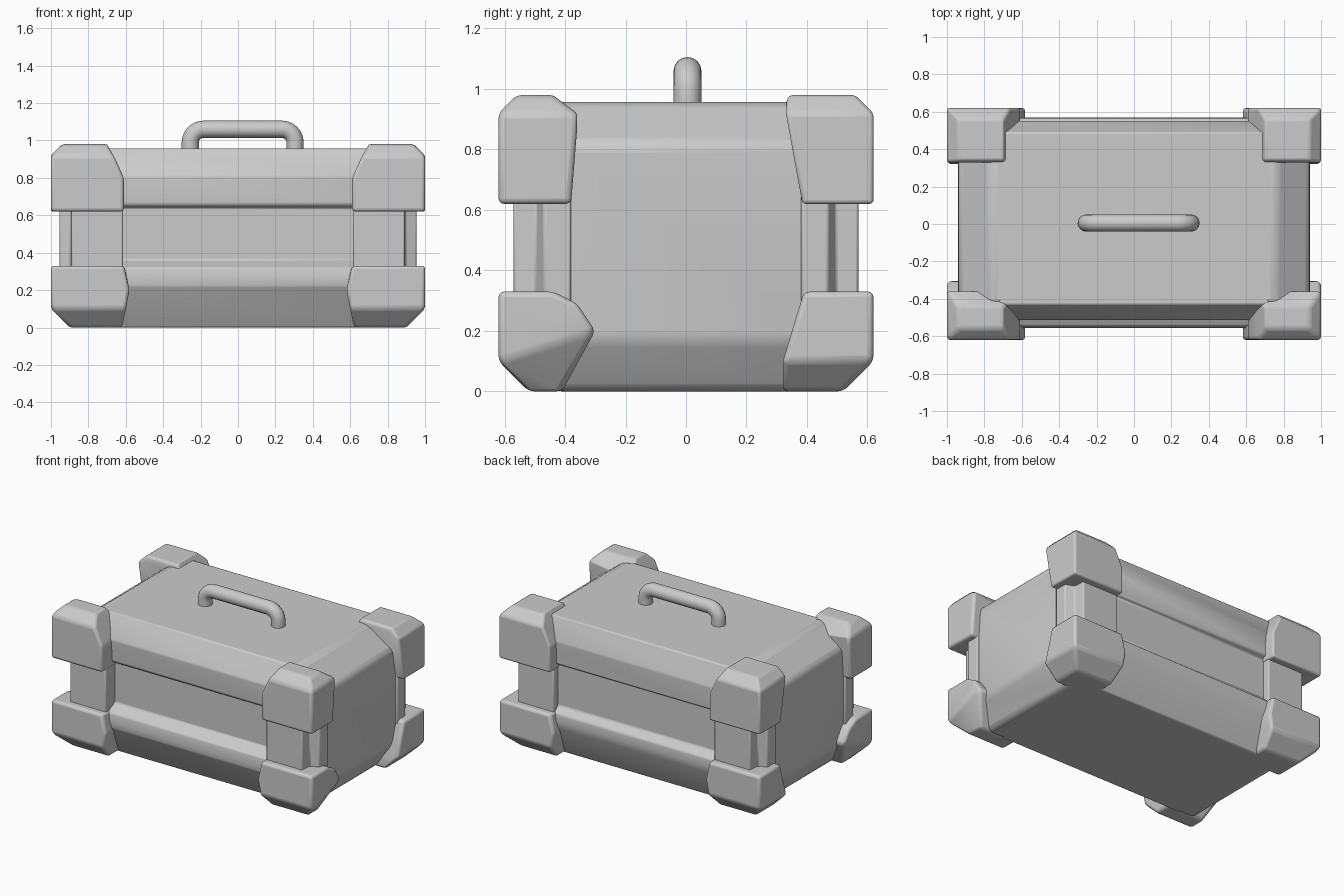
import bpy, bmesh, math

if "Cube" in bpy.data.objects:
    bpy.data.objects.remove(bpy.data.objects["Cube"])


def finish(bm, name, bevel=0.02, mirror=False, segments=3):
    bmesh.ops.recalc_face_normals(bm, faces=bm.faces)
    me = bpy.data.meshes.new(name)
    bm.to_mesh(me)
    bm.free()
    ob = bpy.data.objects.new(name, me)
    bpy.context.scene.collection.objects.link(ob)
    if mirror:
        m = ob.modifiers.new("Mirror", 'MIRROR')
        m.use_mirror_merge = False
    if bevel:
        b = ob.modifiers.new("Bevel", 'BEVEL')
        b.width, b.segments = bevel, segments
        b.limit_method, b.angle_limit = 'ANGLE', math.radians(20)
    bpy.ops.object.select_all(action='DESELECT')
    bpy.context.view_layer.objects.active = ob
    ob.select_set(True)
    bpy.ops.object.shade_smooth_by_angle(angle=math.radians(35))
    return ob


def hull(points, name, **kw):
    bm = bmesh.new()
    for p in points:
        bm.verts.new(p)
    r = bmesh.ops.convex_hull(bm, input=bm.verts)
    junk = {v for v in r["geom_interior"] + r["geom_unused"]
            if isinstance(v, bmesh.types.BMVert) and v.is_valid}
    bmesh.ops.delete(bm, geom=list(junk), context='VERTS')
    bmesh.ops.dissolve_limit(bm, angle_limit=0.03, verts=bm.verts, edges=bm.edges)
    return finish(bm, name, **kw)


def prism(profile, offset, name, **kw):
    bm = bmesh.new()
    face = bm.faces.new([bm.verts.new(p) for p in profile])
    r = bmesh.ops.extrude_face_region(bm, geom=[face])
    moved = [v for v in r["geom"] if isinstance(v, bmesh.types.BMVert)]
    bmesh.ops.translate(bm, verts=moved, vec=offset)
    return finish(bm, name, **kw)


# Body with lid, recessed panels and base lip as one cross-section
section = [(-.43, .957), (-.515, .81), (-.505, .66), (-.49, .645), (-.47, .64),
           (-.47, .36), (-.545, .32), (-.555, .27), (-.55, .22), (-.42, 0),
           (.44, 0), (.56, .22), (.57, .27), (.565, .32), (.52, .36), (.52, .645),
           (.545, .655), (.55, .81), (.49, .957)]
prism([(-.72, y, z) for y, z in section], (1.44, 0, 0), "body", bevel=0.008, segments=2)

# End panels, chamfered at top and bottom
ends = [(.83, 0), (.94, .17), (.94, .82), (.76, .957)]
hull([(s * x, y, z) for s in (-1, 1) for x, z in ends for y in (-.43, .45)],
     "end_panels", bevel=0.03)

# Per side: y sign, and inner reach of the guards as (z, reach)
sides = {
    "front": (-1, [(.62, .38), (.8, .365), (.87, .36), (.98, .44)],
              [(0, .41), (.2, .30), (.29, .36), (.33, .44)]),
    "back": (1, [(.62, .385), (.8, .385), (.95, .33), (.98, .34)],
             [(0, .32), (.1, .32), (.2, .385), (.33, .39)]),
}
for side, (s, upper, lower) in sides.items():
    # Upper corner guards
    pts = []
    for z, u in upper:
        xin = .61 if z <= .81 else .61 + .09 * (z - .81) / .17
        xout, uout = (1, .62) if z <= .92 else (.94, .56)
        pts += [(xin, s * u, z), (xout, s * u, z)]
        if z in (.62, .8, .98):
            pts += [(xin, s * uout, z), (xout, s * uout, z)]
    pts += [(1, s * .62, .92), (1, s * upper[2][1], .92), (.665, s * .62, .92)]
    hull(pts, side + "_upper_guards", bevel=0.018, mirror=True)

    # Lower corner guards
    pts = []
    for z, u in lower:
        xin = .58 + .04 * abs(z - .2) / .2
        xout = .9 + z if z < .1 else 1
        pts += [(xin, s * u, z), (xout, s * u, z)]
    for z, xin, xout, u in [(0, .62, .9, .52), (.1, .6, 1, .62),
                            (.2, .58, 1, .62), (.33, .61, 1, .62)]:
        pts += [(xin, s * u, z), (xout, s * u, z)]
    hull(pts, side + "_lower_guards", bevel=0.018, mirror=True)

    # Corner posts with a notched outer edge
    outline = [(.615, .40), (.615, .57), (.89, .57), (.895, .495),
               (.955, .47), (.955, .38), (.85, .38)]
    prism([(x, s * u, .25) for x, u in outline], (0, 0, .45),
          side + "_posts", bevel=0.008, mirror=True, segments=2)

# Carry handle: round tube with rounded bends
x0, x1, top, r = -.255, .305, 1.06, .07
path = [(x0, .93)]
path += [(x0 + r - r * math.cos(a), top - r + r * math.sin(a))
         for a in [math.pi / 2 * i / 6 for i in range(7)]]
path += [(x1 - r + r * math.sin(a), top - r + r * math.cos(a))
         for a in [math.pi / 2 * i / 6 for i in range(7)]]
path += [(x1, .93)]
cu = bpy.data.curves.new("handle", 'CURVE')
cu.dimensions = '3D'
cu.bevel_depth, cu.bevel_resolution = .046, 6
cu.use_fill_caps = True
sp = cu.splines.new('POLY')
sp.points.add(len(path) - 1)
for p, (x, z) in zip(sp.points, path):
    p.co = (x, .005, z, 1)
sp.use_smooth = True
bpy.context.scene.collection.objects.link(bpy.data.objects.new("handle", cu))
